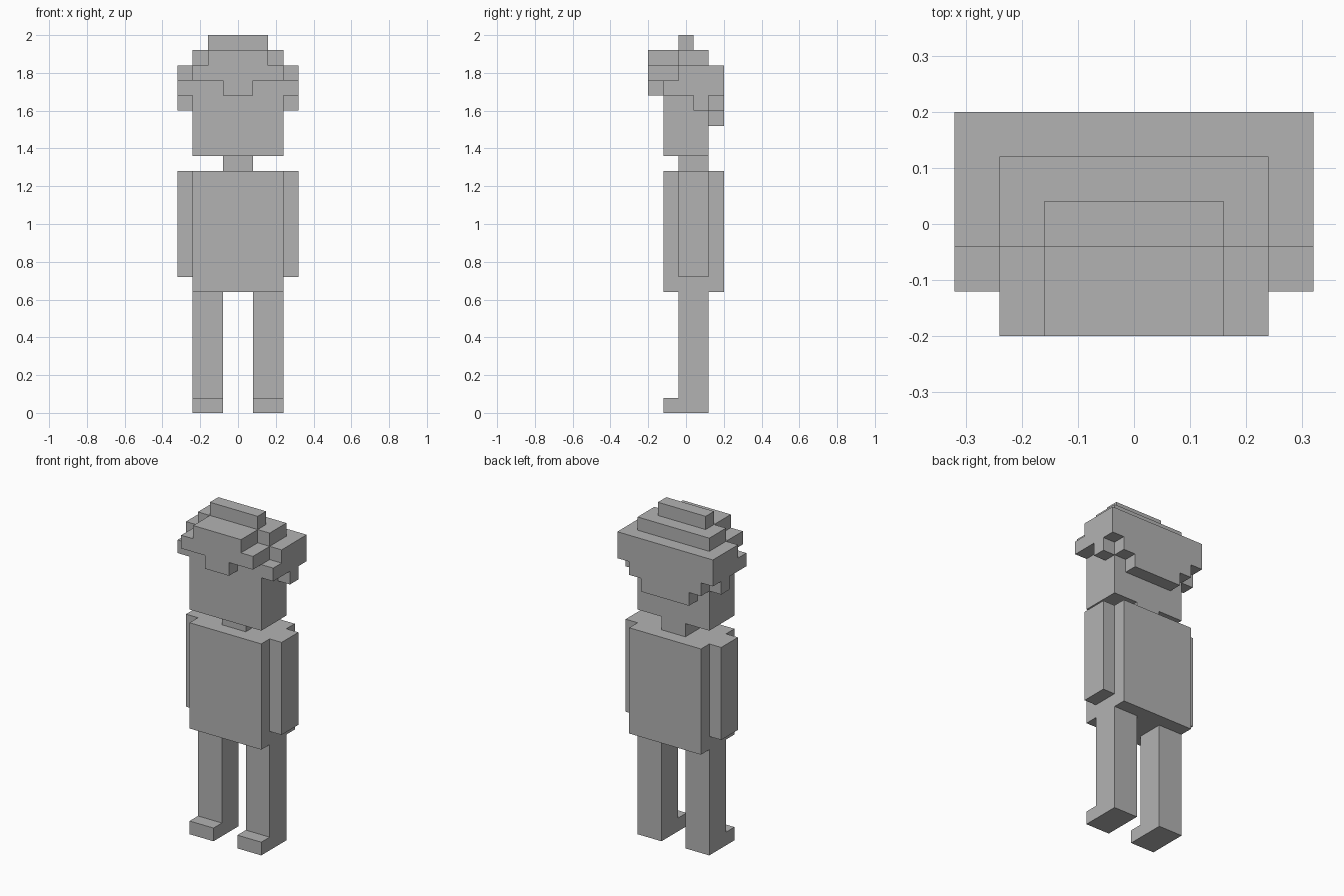
import bpy
import bmesh
from mathutils import Matrix, Vector

default = bpy.data.objects.get("Cube")
if default:
    bpy.data.objects.remove(default, do_unlink=True)

U = 0.08  # size of one block

grey = bpy.data.materials.new("plain grey")
grey.use_nodes = True
colour = (0.45, 0.45, 0.45, 1)
grey.diffuse_color = colour
grey.node_tree.nodes["Principled BSDF"].inputs["Base Color"].default_value = colour


def blocks(name, *boxes):
    """One flat-faced object from boxes ((x0, x1), (y0, y1), (z0, z1)) in blocks."""
    bm = bmesh.new()
    for box in boxes:
        centre = Vector([(a + b) / 2 * U for a, b in box])
        size = Vector([(b - a) * U for a, b in box])
        bmesh.ops.create_cube(bm, size=1,
                              matrix=Matrix.Translation(centre) @ Matrix.Diagonal(size).to_4x4())
    mesh = bpy.data.meshes.new(name)
    bm.to_mesh(mesh)
    bm.free()
    mesh.materials.append(grey)
    obj = bpy.data.objects.new(name, mesh)
    bpy.context.collection.objects.link(obj)


def wide(half):
    """Width centred on the middle of the body."""
    return (-half, half)


def pair(name, *boxes):
    """Left part on +x and its mirrored right twin."""
    blocks("left_" + name, *boxes)
    blocks("right_" + name, *[((-x[1], -x[0]), y, z) for x, y, z in boxes])


# Legs with toes, and arms
pair("leg", ((1, 3), (-0.5, 1.5), (0, 8)))
pair("foot", ((1, 3), (-1.5, -0.5), (0, 1)))
pair("arm", ((3, 4), (-0.5, 1.5), (9, 16)))

# Body, neck and head
blocks("torso", (wide(3), (-1.5, 2.5), (8, 16)))
blocks("neck", (wide(1), (-0.5, 1.5), (16, 17)))
blocks("head", (wide(3), (-1.5, 1.5), (17, 22)))

# Hair: stepped top
blocks("hair_top",
       (wide(2), (-0.5, 0.5), (24, 25)),
       (wide(3), (-0.5, 1.5), (23, 24)),
       (wide(4), (-0.5, 2.5), (22, 23)))

# Hair: fringe with raised forelock and central tip
blocks("hair_fringe",
       (wide(2), (-2.5, -0.5), (23, 24)),
       (wide(3), (-2.5, -0.5), (22, 23)),
       (wide(1), (-2.5, -1.5), (21, 22)))

# Hair: side bands with a lock behind the temple
pair("hair_side",
     ((3, 4), (-1.5, 1.5), (21, 22)),
     ((3, 4), (0.5, 1.5), (20, 21)))

# Hair: back, narrowing downwards
blocks("hair_back", *[(wide(half), (1.5, 2.5), (17 + half, 18 + half)) for half in (4, 3, 2)])
